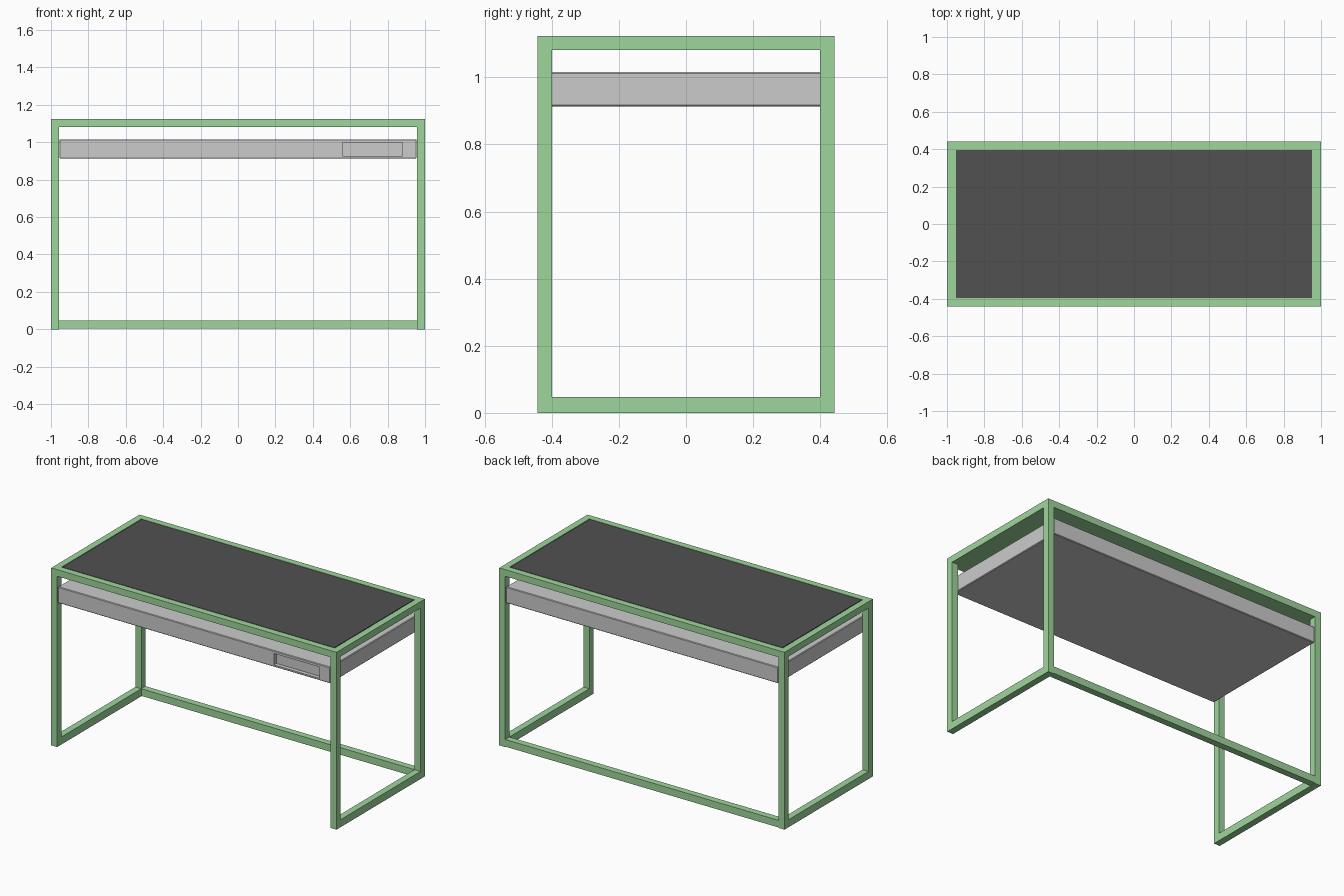
import bpy

if "Cube" in bpy.data.objects:
    bpy.data.objects.remove(bpy.data.objects["Cube"])

W, D, H, T = 1.0, 0.442, 1.124, 0.042   # half width, half depth, height, bar size


def material(name, rgb):
    m = bpy.data.materials.new(name)
    m.diffuse_color = (*rgb, 1)
    m.use_nodes = True
    m.node_tree.nodes["Principled BSDF"].inputs["Base Color"].default_value = m.diffuse_color
    return m


def box(name, x, y, z, mat=None):
    """Box from (min, max) ranges on each axis."""
    bpy.ops.mesh.primitive_cube_add(size=1, location=[sum(r) / 2 for r in (x, y, z)])
    ob = bpy.context.object
    ob.name = name
    ob.scale = [r[1] - r[0] for r in (x, y, z)]
    bpy.ops.object.transform_apply(location=False, rotation=False, scale=True)
    if mat:
        ob.data.materials.append(mat)
    return ob


def span(sign, outer):
    """Range of a bar lying along the outer edge on one side."""
    return tuple(sorted((sign * outer, sign * (outer - T))))


green = material("green_paint", (0.345, 0.67, 0.335))
dark = material("dark_top", (0.083, 0.083, 0.083))
inner_x, inner_y = (T - W, W - T), (T - D, D - T)
top_z, foot_z = (H - T, H), (0, 0.048)

# Legs
for sx, side in ((-1, "left"), (1, "right")):
    for sy, end in ((-1, "front"), (1, "back")):
        box(f"{end}_{side}_leg", span(sx, W), span(sy, D), (foot_z[1], H - T), green)
    # Side rails at the top and floor
    box(f"{side}_top_rail", span(sx, W), (-D, D), top_z, green)
    box(f"{side}_floor_rail", span(sx, W), (-D, D), foot_z, green)

# Long rails: top front and back, floor at the back only
box("front_top_rail", inner_x, span(-1, D), top_z, green)
box("back_top_rail", inner_x, span(1, D), top_z, green)
box("back_floor_rail", inner_x, span(1, D), (0.003, 0.048), green)

# Green board filling the top frame, with a dark inlay set in a narrow groove
box("top_board", inner_x, inner_y, (H - T, H - 0.006), green)
box("desktop_inlay", (-0.953, 0.953), (-0.396, 0.396), (H - 0.006, H), dark)

# Shallow drawer case under the desktop, flush with the legs front and back
case = box("drawer_case", (-0.955, 0.955), (-0.44, 0.44), (0.913, 1.016))
bevel = case.modifiers.new("edge", "BEVEL")
bevel.width, bevel.segments = 0.004, 1

# Recessed pull on the drawer front
cutter = box("pull_cutter", (0.56, 0.88), (-0.48, -0.415), (0.926, 0.998))
cutter.hide_render = True
cutter.display_type = "WIRE"
cut = case.modifiers.new("pull", "BOOLEAN")
cut.operation, cut.solver, cut.object = "DIFFERENCE", "EXACT", cutter
